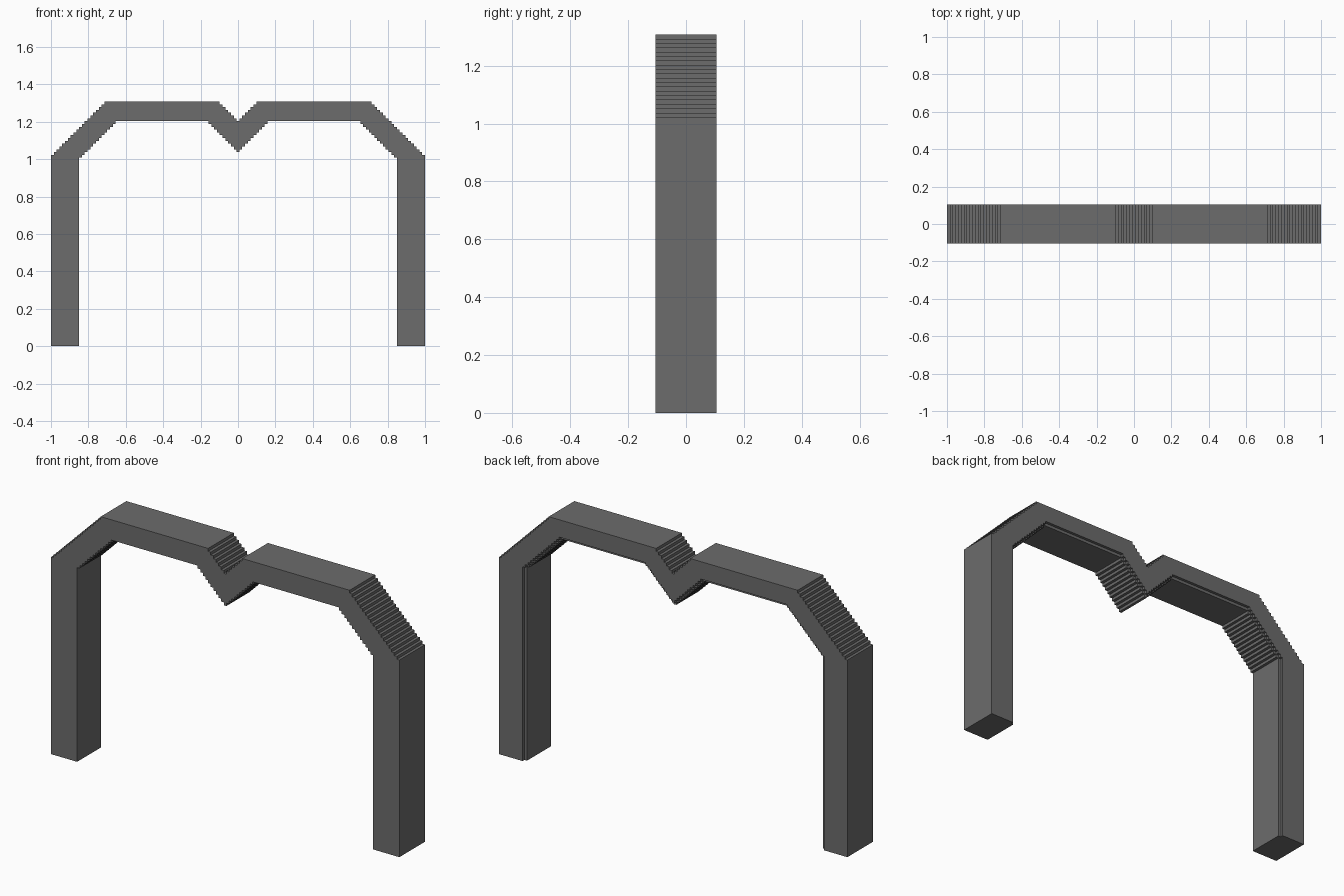
import bpy, bmesh
from mathutils import Vector

if "Cube" in bpy.data.objects:
    bpy.data.objects.remove(bpy.data.objects["Cube"])

U = 2 / 133            # size of one small stair step
HALF = 66              # columns either side of the middle one
Y0, Y1 = -7 * U, 7 * U # front and back
YS = Y1 - U            # start of the thin rebate along the back inner edge


def top(i):
    k = abs(i)
    return min(80 + k, 87, 134 - k) * U


def under(i, inset):
    """Underside height of a column; inset shrinks the frame by whole steps."""
    k = abs(i)
    if k >= 57 + inset:
        return 0.0
    return min(69 + inset + k, 80 + inset, 123 + inset - k) * U


bm = bmesh.new()


def quad(normal, *pts):
    f = bm.faces.new([bm.verts.new(p) for p in pts])
    f.normal_update()
    if f.normal.dot(Vector(normal)) < 0:
        f.normal_flip()


def upright(y, a, b, lo, hi, ny):
    quad((0, ny, 0), (a, y, lo), (b, y, lo), (b, y, hi), (a, y, hi))


def level(z, a, b, ya, yb, nz):
    quad((0, 0, nz), (a, ya, z), (b, ya, z), (b, yb, z), (a, yb, z))


def riser(x, ya, yb, za, zb, nx):
    if abs(za - zb) > 1e-6:
        quad((nx, 0, 0), (x, ya, za), (x, yb, za), (x, yb, zb), (x, ya, zb))


# the frame, swept column by column from left foot to right foot
sections = ((Y0, YS, 0), (YS, Y1, 1))
for i in range(-HALF, HALF + 1):
    a, b = (i - 0.5) * U, (i + 0.5) * U
    t, lo, lo_back = top(i), under(i, 0), under(i, 1)
    upright(Y0, a, b, lo, t, -1)
    upright(Y1, a, b, lo_back, t, 1)
    if lo_back > lo:
        upright(YS, a, b, lo, lo_back, 1)
    for ya, yb, inset in sections:
        level(t, a, b, ya, yb, 1)
        level(under(i, inset), a, b, ya, yb, -1)
        if i < HALF:
            t2 = top(i + 1)
            riser(b, ya, yb, t, t2, 1 if t > t2 else -1)
            u1, u2 = under(i, inset), under(i + 1, inset)
            riser(b, ya, yb, u1, u2, 1 if u1 < u2 else -1)

# outer sides of the legs
for s in (-1, 1):
    for ya, yb, inset in sections:
        riser(s * (HALF + 0.5) * U, ya, yb, 0, top(HALF), s)

bmesh.ops.remove_doubles(bm, verts=bm.verts, dist=1e-5)
mesh = bpy.data.meshes.new("arch_frame")
bm.to_mesh(mesh)
bm.free()

grey = bpy.data.materials.new("dark grey")
grey.diffuse_color = (0.15, 0.15, 0.15, 1)
grey.use_nodes = True
grey.node_tree.nodes["Principled BSDF"].inputs["Base Color"].default_value = grey.diffuse_color
mesh.materials.append(grey)
obj = bpy.data.objects.new("arch_frame", mesh)
bpy.context.collection.objects.link(obj)
